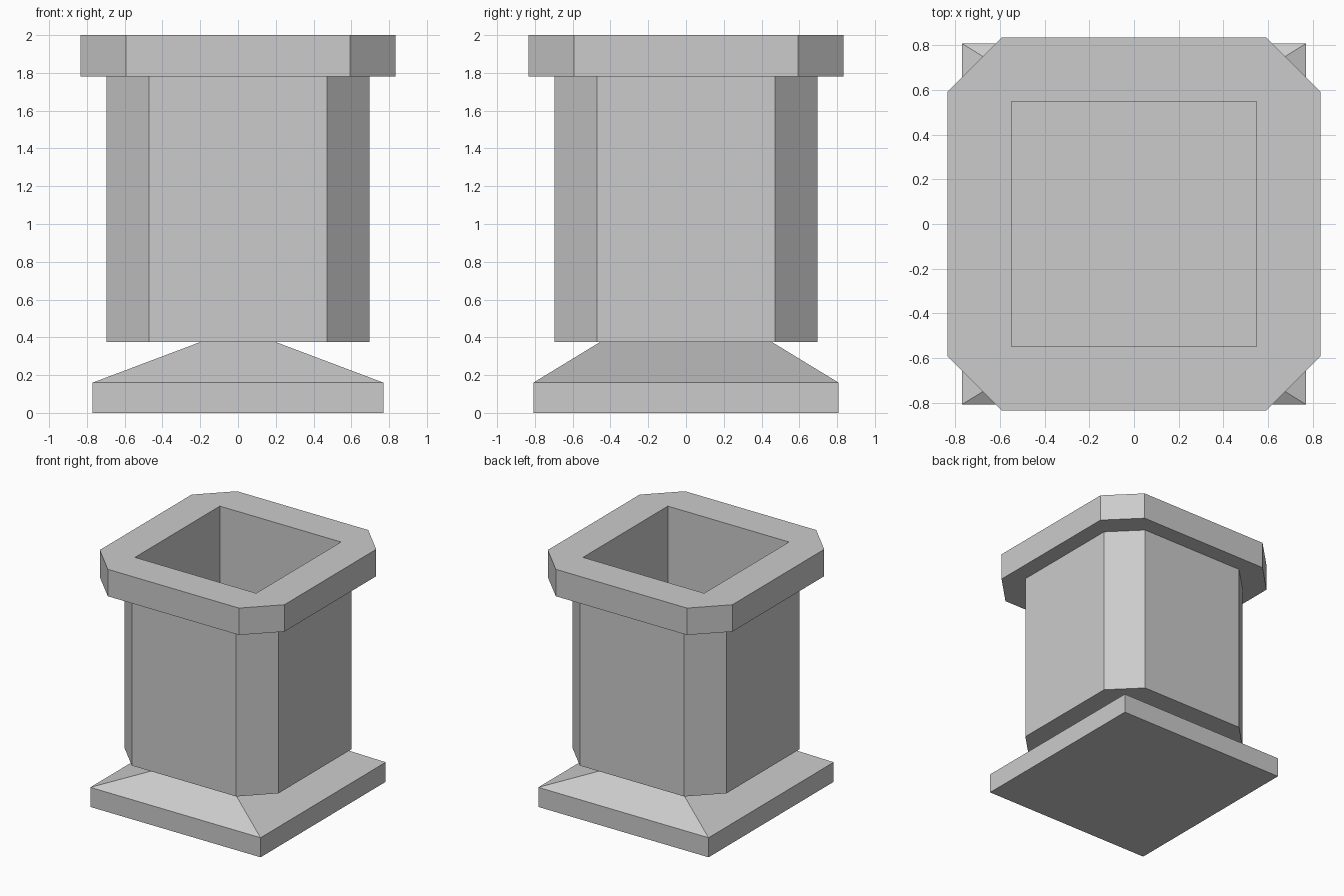
import bpy
import bmesh

cube = bpy.data.objects.get("Cube")
if cube:
    bpy.data.objects.remove(cube, do_unlink=True)

grey = bpy.data.materials.new("light_grey")
grey.use_nodes = True
colour = (0.6, 0.6, 0.6, 1)
grey.diffuse_color = colour
grey.node_tree.nodes["Principled BSDF"].inputs["Base Color"].default_value = colour


def rectangle(x, y):
    return [(-x, -y), (x, -y), (x, y), (-x, y)]


def octagon(r, c):
    """Square of half width r with corners cut where the flats end at c."""
    return [(-c, -r), (c, -r), (r, -c), (r, c), (c, r), (-c, r), (-r, c), (-r, -c)]


def ring(bm, outline, z):
    return [bm.verts.new((x, y, z)) for x, y in outline]


def wall(bm, low, high):
    n = len(low)
    for i in range(n):
        j = (i + 1) % n
        bm.faces.new((low[i], low[j], high[j], high[i]))


def annulus(bm, outer, inner):
    edges = []
    for loop in (outer, inner):
        for a, b in zip(loop, loop[1:] + loop[:1]):
            edges.append(bm.edges.get((a, b)))
    bmesh.ops.triangle_fill(bm, edges=edges, use_beauty=True)


def finish(bm, name):
    bmesh.ops.recalc_face_normals(bm, faces=bm.faces)
    mesh = bpy.data.meshes.new(name)
    bm.to_mesh(mesh)
    bm.free()
    mesh.materials.append(grey)
    bpy.context.collection.objects.link(bpy.data.objects.new(name, mesh))


def hollow(name, outline, bore, bottom, top, floor=None):
    """Hollow block; open right through unless a floor height is given."""
    bm = bmesh.new()
    low, high = ring(bm, outline, bottom), ring(bm, outline, top)
    inner_low = ring(bm, bore, bottom if floor is None else floor)
    inner_high = ring(bm, bore, top)
    wall(bm, low, high)
    wall(bm, inner_low, inner_high)
    annulus(bm, high, inner_high)
    if floor is None:
        annulus(bm, low, inner_low)
    else:
        bm.faces.new(low)
        bm.faces.new(inner_low)
    finish(bm, name)


# Square foot with sloping shoulders
bm = bmesh.new()
foot = [ring(bm, rectangle(0.77, 0.808), 0),
        ring(bm, rectangle(0.77, 0.808), 0.16),
        ring(bm, rectangle(0.2, 0.455), 0.375)]
for low, high in zip(foot, foot[1:]):
    wall(bm, low, high)
bm.faces.new(foot[0])
bm.faces.new(foot[-1])
finish(bm, "foot")

# Chamfered column and wider rim around a square well
bore = rectangle(0.548, 0.548)
hollow("column", octagon(0.697, 0.472), bore, 0.375, 1.78, floor=0.5)
hollow("rim", octagon(0.835, 0.593), bore, 1.78, 2.0)
